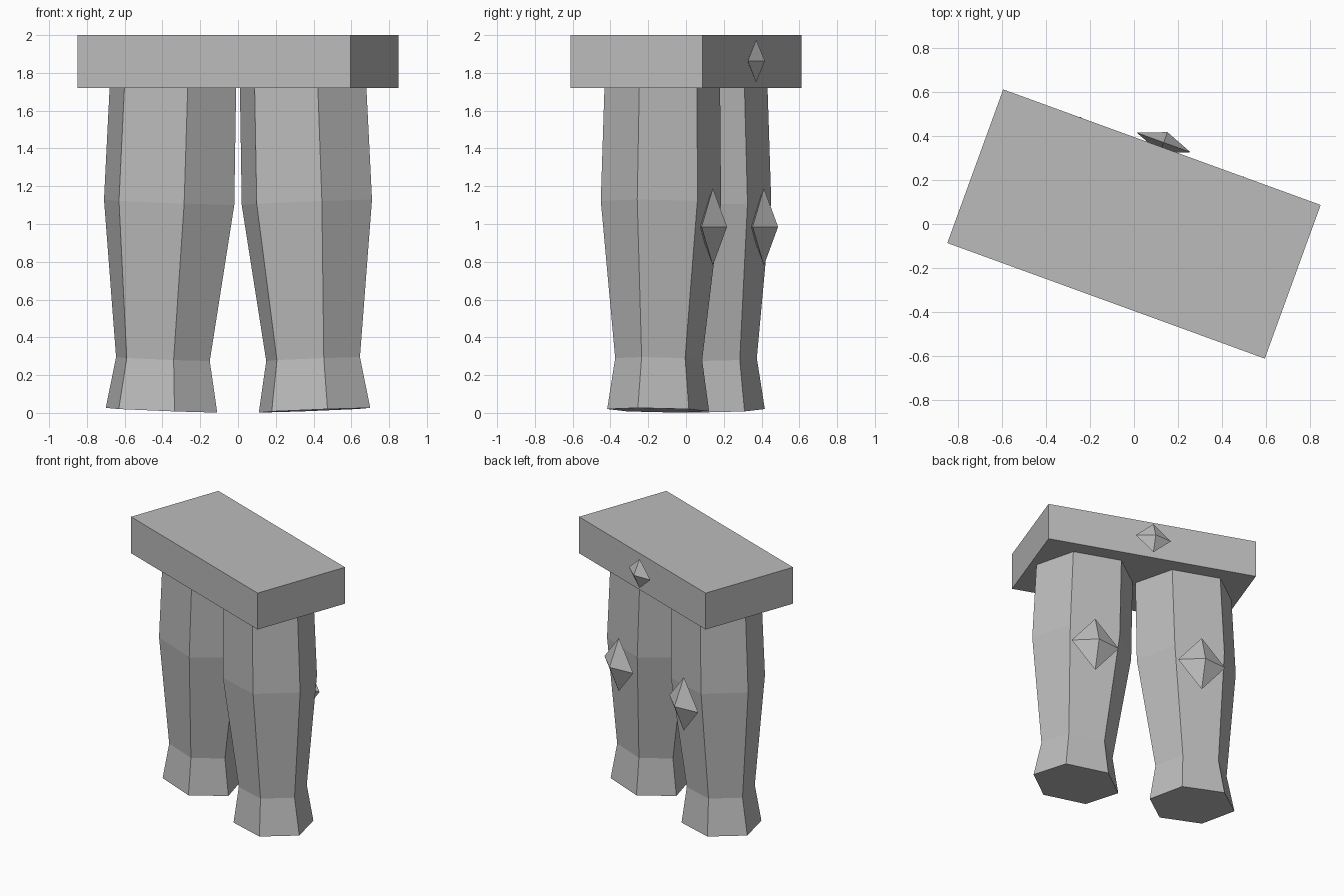
import bpy, bmesh, math
from mathutils import Matrix, Vector

cube = bpy.data.objects.get("Cube")
if cube:
    bpy.data.objects.remove(cube, do_unlink=True)

GREY = (0.5, 0.5, 0.5, 1.0)
mat = bpy.data.materials.new("plain grey")
mat.use_nodes = True
mat.diffuse_color = GREY
mat.node_tree.nodes["Principled BSDF"].inputs["Base Color"].default_value = GREY

# The whole model is turned about the vertical axis
TURN = Matrix.Rotation(math.radians(-20), 4, 'Z')


def finish(bm, name):
    bmesh.ops.recalc_face_normals(bm, faces=bm.faces)
    bm.transform(TURN)
    mesh = bpy.data.meshes.new(name)
    bm.to_mesh(mesh)
    bm.free()
    mesh.materials.append(mat)
    obj = bpy.data.objects.new(name, mesh)
    bpy.context.collection.objects.link(obj)
    return obj


def box(name, center, size):
    bm = bmesh.new()
    bmesh.ops.create_cube(bm, size=1.0)
    bm.transform(Matrix.Translation(center) @ Matrix.Diagonal((*size, 1)))
    finish(bm, name)


def gem(name, center, half):
    # Octahedron: four-sided ring with a point above and below
    bm = bmesh.new()
    x, y, z = half
    ring = [bm.verts.new(p) for p in ((x, 0, 0), (0, y, 0), (-x, 0, 0), (0, -y, 0))]
    for tip in (bm.verts.new((0, 0, z)), bm.verts.new((0, 0, -z))):
        for i in range(4):
            bm.faces.new((ring[i], ring[(i + 1) % 4], tip))
    bm.transform(Matrix.Translation(center))
    finish(bm, name)


# Leg rings from top to sole: height, distance from middle, half width, half depth
LEG_RINGS = [
    (1.77, 0.365, 0.355, 0.26),
    (1.115, 0.388, 0.367, 0.272),
    (0.285, 0.423, 0.264, 0.197),
    (0.014, 0.431, 0.314, 0.23),
]
TILT = 0.04


def leg(name, side):
    bm = bmesh.new()
    rings = []
    for z, cx, w, d in LEG_RINGS:
        ring = []
        for i in range(6):
            a = math.radians(60 * i)
            dx = w * math.cos(a)
            dy = d * math.sin(a) / math.sin(math.radians(60))
            ring.append(bm.verts.new((side * (cx + dx), dy, z + TILT * dx)))
        rings.append(ring)
    for upper, lower in zip(rings, rings[1:]):
        for i in range(6):
            j = (i + 1) % 6
            bm.faces.new((upper[i], upper[j], lower[j], lower[i]))
    bm.faces.new(rings[0])
    bm.faces.new(rings[-1])
    finish(bm, name)


# Waist block with its buckle
box("waist_block", Vector((0, 0, 1.86)), (1.538, 0.744, 0.28))
gem("waist_gem", Vector((0, 0.395, 1.863)), (0.13, 0.05, 0.112))

# Legs and knee gems, mirrored
for side, label in ((1, "left"), (-1, "right")):
    leg(label + "_leg", side)
    gem(label + "_knee_gem", Vector((side * 0.395, 0.295, 0.985)), (0.175, 0.08, 0.205))
